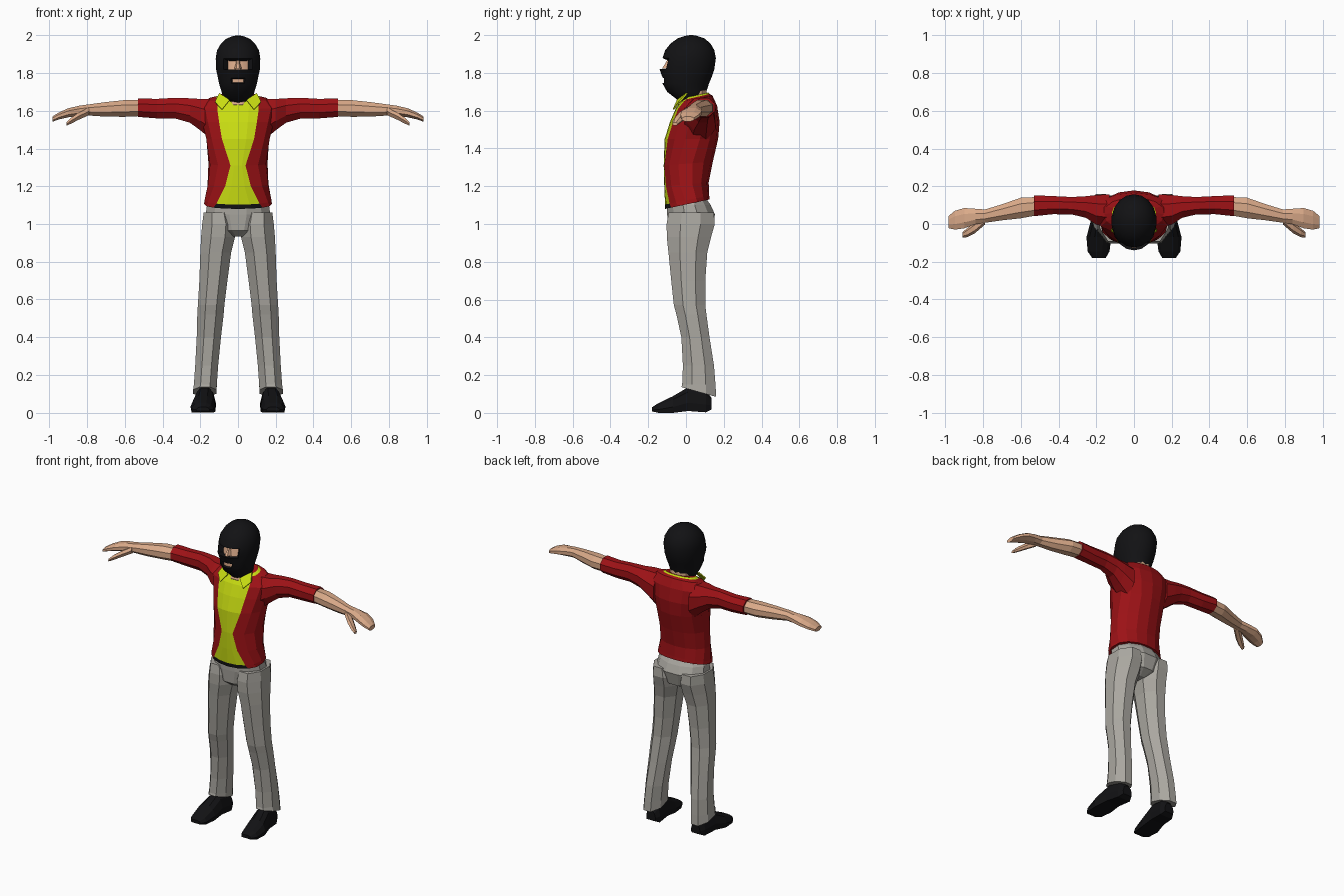
import bpy, bmesh, math
from mathutils import Vector


def material(name, r, g, b):
    m = bpy.data.materials.new(name)
    m.diffuse_color = (r, g, b, 1)
    return m


RED = material("jacket red", 0.34, 0.006, 0.008)
YELLOW = material("shirt yellow", 0.58, 0.72, 0.006)
BLACK = material("black cloth", 0.006, 0.006, 0.007)
GREY = material("trouser grey", 0.40, 0.385, 0.35)
SKIN = material("skin", 0.70, 0.40, 0.25)


def oval(centre, u, v, n=8, turn=0.5):
    """Closed ring of n points with half-axes u and v."""
    c, u, v = Vector(centre), Vector(u), Vector(v)
    return [c + u * math.sin(a) - v * math.cos(a)
            for a in (2 * math.pi * (i + turn) / n for i in range(n))]


def loft(name, rings, mats, paint=None, mirror=False, edit=None):
    """Skin a stack of rings, cap the ends; paint(row, column) gives the material."""
    bm = bmesh.new()
    vs = [[bm.verts.new(p) for p in r] for r in rings]
    n = len(vs[0])
    for r in range(len(vs) - 1):
        for i in range(n):
            j = (i + 1) % n
            f = bm.faces.new((vs[r][i], vs[r][j], vs[r + 1][j], vs[r + 1][i]))
            f.material_index = paint(r, i) if paint else 0
    bm.faces.new(vs[0][::-1])
    bm.faces.new(vs[-1])
    bmesh.ops.recalc_face_normals(bm, faces=bm.faces)
    if edit:
        edit(bm)
    me = bpy.data.meshes.new(name)
    bm.to_mesh(me)
    bm.free()
    ob = bpy.data.objects.new(name, me)
    bpy.context.collection.objects.link(ob)
    for m in mats:
        me.materials.append(m)
    if mirror:
        ob.modifiers.new("Mirror", 'MIRROR')
    return ob


# --- Jacket and shirt: rings whose first columns follow the jacket opening
SIDE = 6


def torso_ring(zf, zb, hw, yf, yb, px):
    yc, ry = (yf + yb) / 2, (yb - yf) / 2
    a0 = math.asin(px / hw)
    angles = [0, a0 / 2] + [a0 + (math.pi - a0) * k / SIDE for k in range(SIDE + 1)]
    half = []
    for a in angles:
        c = math.cos(a)
        y = yc - ry * math.copysign(abs(c) ** 0.85, c)
        half.append(Vector((hw * math.sin(a), y, zf + (zb - zf) * (y - yf) / (yb - yf))))
    half[-1].x = 0
    return half + [Vector((-p.x, p.y, p.z)) for p in half[-2:0:-1]]


torso = [torso_ring(*r) for r in (
    (1.080, 1.130, .180, -.110, .125, .130),
    (1.103, 1.150, .178, -.111, .123, .115),
    (1.200, 1.220, .165, -.115, .120, .068),
    (1.310, 1.330, .158, -.118, .142, .040),
    (1.450, 1.450, .170, -.113, .170, .085),
    (1.540, 1.540, .192, -.085, .178, .100),
    (1.610, 1.625, .210, -.055, .165, .110),
    (1.645, 1.680, .160, -.030, .140, .108),
    (1.655, 1.688, .118, -.020, .125, .090),
    (1.668, 1.696, .100, -.008, .118, .080))]
COLS = len(torso[0])


def torso_paint(row, col):
    if row >= 8:
        return 1                                   # collar
    if col < 2 or col >= COLS - 2:
        return 2 if row == 0 else 1                # belt, shirt front
    return 0


loft("jacket_and_shirt", torso, [RED, YELLOW, BLACK], torso_paint)

# Collar flaps as thin plates
flap = [(.045, -.040, 1.655), (.085, -.062, 1.605), (.122, -.030, 1.645), (.100, .010, 1.692)]
loft("collar_flap", [[Vector(p) for p in flap],
                     [Vector(p) + Vector((0, -.008, .003)) for p in flap]], [YELLOW], mirror=True)

# --- Sleeves, arms and hands: rings across x
def arm_part(name, rows, mat, n=8):
    loft(name, [oval((x, y, z), (0, ry, 0), (0, 0, rz), n) for x, y, z, ry, rz in rows],
         [mat], mirror=True)


arm_part("sleeve", ((.13, .070, 1.550, .095, .120), (.20, .075, 1.580, .085, .090),
                    (.255, .090, 1.602, .062, .070), (.33, .097, 1.614, .050, .060),
                    (.43, .100, 1.612, .052, .056), (.53, .097, 1.617, .060, .053)), RED)
arm_part("arm_and_hand", ((.51, .095, 1.615, .052, .046), (.60, .085, 1.613, .059, .048),
                          (.70, .062, 1.608, .046, .042), (.79, .042, 1.605, .038, .032),
                          (.84, .040, 1.600, .044, .030), (.90, .031, 1.590, .058, .026),
                          (.95, .020, 1.573, .054, .020), (.985, .010, 1.556, .034, .015)), SKIN)
arm_part("thumb", ((.79, .025, 1.598, .028, .024), (.845, -.020, 1.572, .030, .022),
                   (.885, -.046, 1.548, .024, .018), (.91, -.058, 1.530, .014, .010)), SKIN, 6)

# --- Neck and throat
loft("neck", [oval((0, y, z), (rx, 0, 0), (0, ry, 0), 10) for y, z, rx, ry in (
    (.035, 1.600, .060, .070), (.035, 1.635, .078, .078), (.045, 1.670, .076, .070),
    (.045, 1.740, .070, .065))], [SKIN])

# --- Knitted mask: eye and mouth openings are faces inset and pushed in
HEAD = ((1.640, .045, -.030, .085), (1.665, .078, -.055, .102), (1.700, .088, -.100, .108),
        (1.745, .102, -.125, .122), (1.775, .108, -.124, .135), (1.820, .118, -.140, .150),
        (1.878, .120, -.124, .158), (1.920, .113, -.110, .150), (1.955, .093, -.082, .130),
        (1.982, .064, -.045, .098), (1.996, .030, -.005, .058), (2.000, .008, .022, .036))
SEG = 18


def mask_paint(row, col):
    if row == 5 and (col < 2 or col >= SEG - 2):
        return 1                                   # eye slot
    return 1 if row == 3 and col in (0, SEG - 1) else 0


def open_mask(bm):
    for low, high, depth in ((1.80, 1.90, -.034), (1.70, 1.80, -.012)):
        faces = [f for f in bm.faces if f.material_index == 1
                 and low < f.calc_center_median().z < high]
        rim = bmesh.ops.inset_region(bm, faces=faces, thickness=.005, depth=depth,
                                     use_even_offset=True)
        for f in rim["faces"]:
            f.material_index = 0


mask = loft("mask", [oval((0, (yf + yb) / 2, z), (rx, 0, 0), (0, (yb - yf) / 2, 0), SEG, 0)
                     for z, rx, yf, yb in HEAD], [BLACK, SKIN], mask_paint, edit=open_mask)
bpy.context.view_layer.objects.active = mask
mask.select_set(True)
bpy.ops.object.shade_smooth_by_angle(angle=math.radians(40))
mask.select_set(False)

# Nose inside the eye slot
loft("nose", [oval((0, y, z), (rx, 0, 0), (0, ry, 0), 6) for y, z, rx, ry in (
    (-.100, 1.822, .020, .032), (-.092, 1.850, .012, .020), (-.088, 1.874, .009, .010))], [SKIN])

# --- Trousers: pelvis, then one mirrored leg with a slanted cuff
loft("trouser_seat", [oval((0, (yf + yb) / 2, z), (rx, 0, 0), (0, (yb - yf) / 2, 0), 12)
                      for z, rx, yf, yb in (
    (.935, .050, -.060, .080), (.965, .125, -.098, .135), (1.05, .178, -.104, .158),
    (1.100, .170, -.104, .135), (1.135, .150, -.085, .110))], [GREY])

LEG = ((1.060, .182, .030, -.095, .150), (1.000, .190, .012, -.105, .155),
       (.930, .196, .016, -.104, .135), (.850, .200, .036, -.095, .115),
       (.700, .205, .056, -.080, .104), (.570, .213, .072, -.066, .104),
       (.520, .216, .076, -.052, .110), (.400, .219, .090, -.026, .126),
       (.250, .227, .105, -.018, .150), (.150, .234, .112, -.022, .158),
       (.110, .238, .114, -.026, .162))
legs = []
for z, xo, xi, yf, yb in LEG:
    ring = oval(((xo + xi) / 2, (yf + yb) / 2, z),
                ((xo - xi) / 2 * 1.08, 0, 0), (0, (yb - yf) / 2 * 1.06, 0), 8)
    if z < .12:
        for p in ring:
            p.z += (.07 - p.y) * .28               # cuff rises over the instep
    legs.append(ring)
loft("trouser_leg", legs, [GREY], mirror=True)

# --- Shoes: rings across y, flat soles
def shoe_ring(y, xc, hw, z0, z1):
    return [Vector((xc + sx * hw, y, z0 + (z1 - z0) * t)) for sx, t in (
        (-.9, 0), (.9, 0), (1, .35), (.75, .8), (.35, 1), (-.35, 1), (-.75, .8), (-1, .35))]


loft("shoe", [shoe_ring(*r) for r in (
    (.135, .165, .034, .018, .080), (.105, .166, .050, .003, .120), (.010, .176, .055, .010, .135),
    (-.070, .186, .066, .000, .088), (-.145, .188, .058, .000, .052),
    (-.180, .186, .036, .008, .030))], [BLACK], mirror=True)
